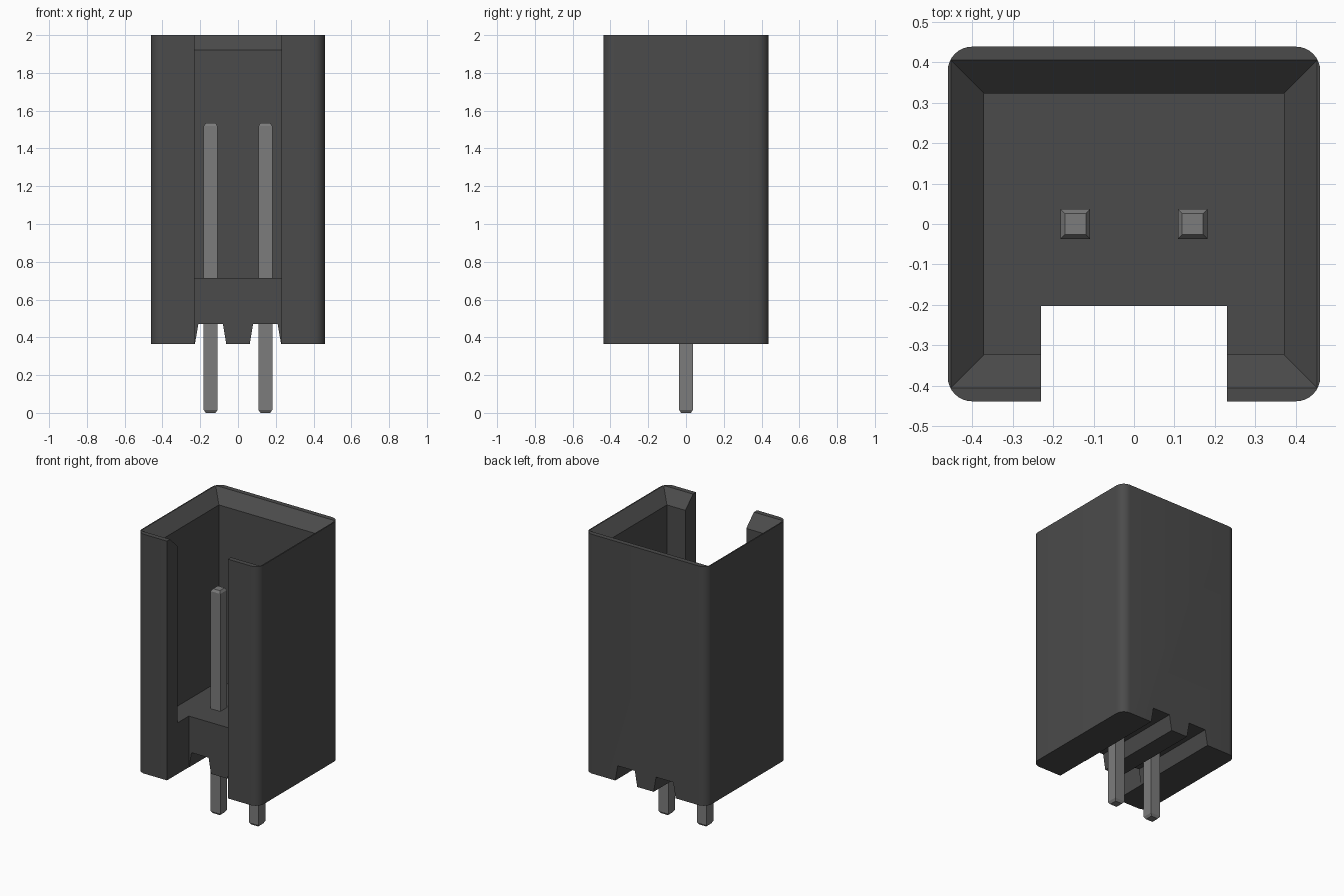
import bpy, bmesh, math

cube = bpy.data.objects.get("Cube")
if cube:
    bpy.data.objects.remove(cube, do_unlink=True)


def material(name, value):
    mat = bpy.data.materials.new(name)
    mat.use_nodes = True
    colour = (value, value, value, 1.0)
    mat.diffuse_color = colour
    mat.node_tree.nodes["Principled BSDF"].inputs["Base Color"].default_value = colour
    return mat


def loft(name, rings, mat=None):
    """Closed solid through rings that all have the same number of points."""
    bm = bmesh.new()
    loops = [[bm.verts.new(p) for p in ring] for ring in rings]
    n = len(loops[0])
    for a, b in zip(loops, loops[1:]):
        for i in range(n):
            j = (i + 1) % n
            bm.faces.new((a[i], a[j], b[j], b[i]))
    bm.faces.new(loops[0][::-1])
    bm.faces.new(loops[-1])
    bmesh.ops.recalc_face_normals(bm, faces=bm.faces)
    mesh = bpy.data.meshes.new(name)
    bm.to_mesh(mesh)
    bm.free()
    obj = bpy.data.objects.new(name, mesh)
    bpy.context.collection.objects.link(obj)
    if mat:
        mesh.materials.append(mat)
    return obj


def rect(cx, cy, hx, hy, z):
    return [(cx + sx * hx, cy + sy * hy, z)
            for sx, sy in ((-1, -1), (1, -1), (1, 1), (-1, 1))]


def rounded_rect(hx, hy, r, z, steps=8):
    points = []
    for k, (sx, sy) in enumerate(((1, 1), (-1, 1), (-1, -1), (1, -1))):
        for i in range(steps + 1):
            a = math.pi / 2 * (k + i / steps)
            points.append((sx * (hx - r) + r * math.cos(a),
                           sy * (hy - r) + r * math.sin(a), z))
    return points


def select_only(obj):
    bpy.ops.object.select_all(action='DESELECT')
    obj.select_set(True)
    bpy.context.view_layer.objects.active = obj


def cut(obj, cutter):
    cutter.hide_render = True
    mod = obj.modifiers.new("cut", 'BOOLEAN')
    mod.operation = 'DIFFERENCE'
    mod.solver = 'EXACT'
    mod.object = cutter
    select_only(obj)
    bpy.ops.object.modifier_apply(modifier=mod.name)
    bpy.data.objects.remove(cutter, do_unlink=True)


plastic = material("dark grey plastic", 0.070)
metal = material("grey metal", 0.200)

BOTTOM, TOP, FLOOR = 0.365, 2.0, 0.715
HX, HY = 0.46, 0.438
PIN_X = 0.145

# Housing block with rounded vertical corners
housing = loft("housing", [rounded_rect(HX, HY, 0.06, z) for z in (BOTTOM, TOP)], plastic)

# Cavity that flares into a chamfered rim
cut(housing, loft("cavity_cutter", [rect(0, 0, 0.37, 0.3225, FLOOR),
                                    rect(0, 0, 0.37, 0.3225, 1.92),
                                    rect(0, 0, 0.4725, 0.425, 2.02)]))

# Full-height slot in the front wall
cut(housing, loft("slot_cutter", [rect(0, -0.4015, 0.23, 0.1985, z) for z in (0.2, 2.2)]))

# Tapered grooves under the base, one along each pin
for s in (-1, 1):
    profile = [(-0.100, 0.265), (0.100, 0.265), (0.065, 0.47), (-0.065, 0.47)]
    cut(housing, loft("groove_cutter", [[(s * PIN_X + x, y, z) for x, z in profile]
                                        for y in (-0.6, 0.6)]))

select_only(housing)
bpy.ops.object.shade_smooth_by_angle(angle=math.radians(30))

# Square pins with chamfered ends
for s, side in ((-1, "right"), (1, "left")):
    loft(side + "_pin", [rect(s * PIN_X, 0, h, h, z) for h, z in
                         ((0.026, 0.0), (0.0365, 0.016), (0.0365, 1.518), (0.026, 1.534))], metal)
